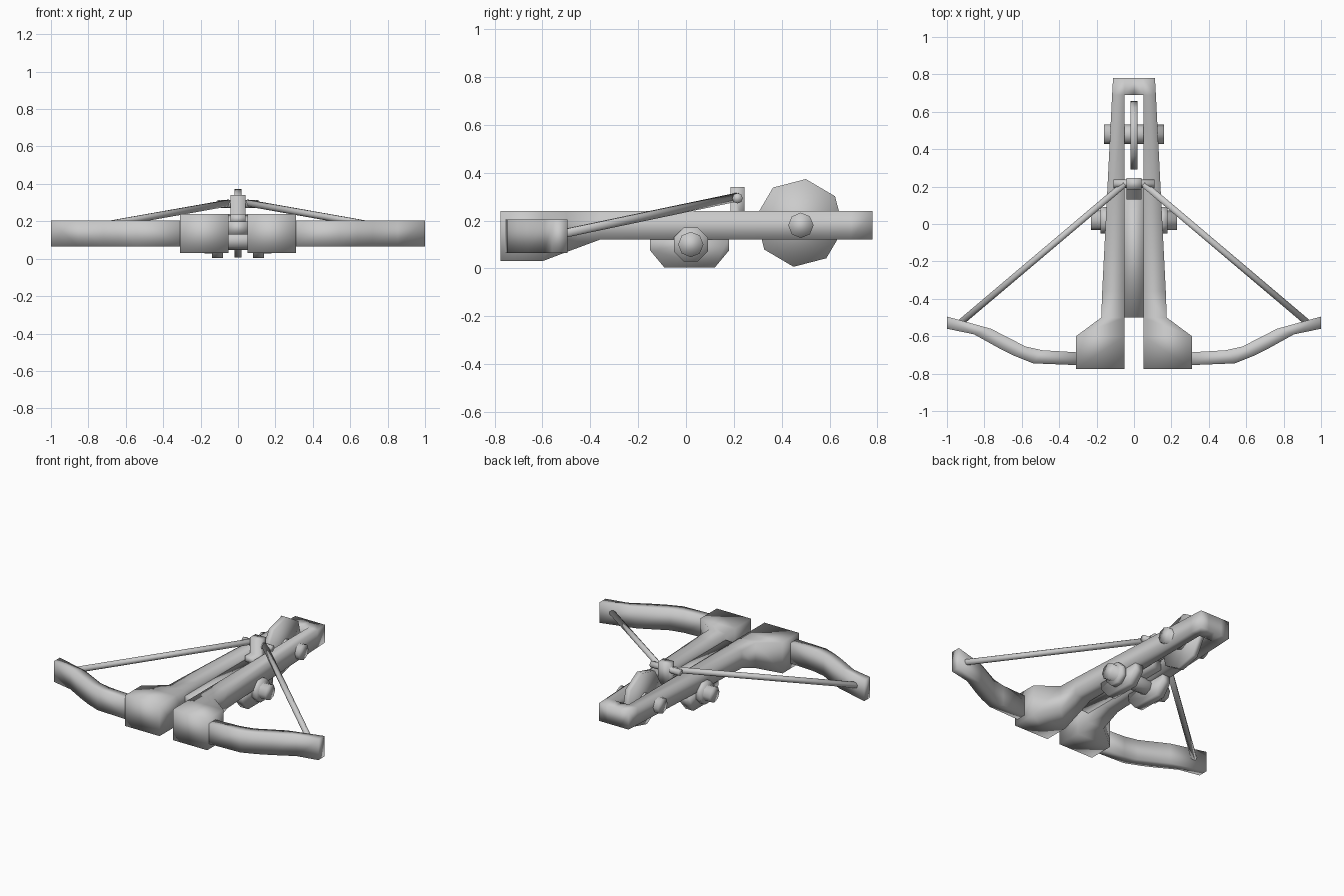
import bpy, bmesh, math
from mathutils import Vector

if "Cube" in bpy.data.objects:
    bpy.data.objects.remove(bpy.data.objects["Cube"])


def make(name, verts, faces, mirror=False, smooth=True):
    me = bpy.data.meshes.new(name)
    me.from_pydata(verts, [], faces)
    bm = bmesh.new()
    bm.from_mesh(me)
    bmesh.ops.recalc_face_normals(bm, faces=bm.faces)
    bm.to_mesh(me)
    bm.free()
    ob = bpy.data.objects.new(name, me)
    bpy.context.collection.objects.link(ob)
    for p in me.polygons:
        p.use_smooth = smooth
    if mirror:
        ob.modifiers.new("Mirror", 'MIRROR')
    return ob


def prism(name, outline, place, lo, hi, mirror=False):
    """Extrude a 2D outline from lo to hi; place maps (a, b, depth) to xyz."""
    n = len(outline)
    verts = [place(a, b, d) for d in (lo, hi) for a, b in outline]
    faces = [(i, (i + 1) % n, n + (i + 1) % n, n + i) for i in range(n)]
    faces += [tuple(range(n)), tuple(range(n, 2 * n))]
    return make(name, verts, faces, mirror)


def along_x(a, b, d):
    return (d, a, b)


def along_z(a, b, d):
    return (a, b, d)


def ngon(cy, cz, r, n=8, start=0):
    return [(cy + r * math.cos(math.radians(start + 360 * i / n)),
             cz + r * math.sin(math.radians(start + 360 * i / n))) for i in range(n)]


def rod(name, p, q, r, n=8, mirror=False):
    p, q = Vector(p), Vector(q)
    rot = (q - p).to_track_quat('Z', 'Y')
    ring = ngon(0, 0, r, n, 22.5)
    verts = [c + rot @ Vector((a, b, 0)) for c in (p, q) for a, b in ring]
    faces = [(i, (i + 1) % n, n + (i + 1) % n, n + i) for i in range(n)]
    faces += [tuple(range(n)), tuple(range(n, 2 * n))]
    return make(name, verts, faces, mirror)


# U-shaped stock: half lofted along y as (y, outer x, bottom z), then mirrored
sections = [(-.775, .31, .03), (-.6, .31, .03), (-.5, .175, .068),
            (-.36, .17, .12), (.69, .117, .12), (.78, .112, .12)]
top = .24
verts, faces = [], []
for y, xo, zb in sections:
    verts += [(.05, y, zb), (xo, y, zb), (xo, y, top), (.05, y, top)]
last = len(sections) - 2
for s in range(len(sections) - 1):
    for k in range(4):
        if s == last and k == 3:
            continue
        a, b = 4 * s + k, 4 * s + (k + 1) % 4
        faces.append((a, b, b + 4, a + 4))
e = 4 * last
faces += [(0, 1, 2, 3), (e + 4, e + 5, e + 6, e + 7)]
c = len(verts)
verts += [(0, .69, .12), (0, .69, top), (0, .78, .12), (0, .78, top)]
faces += [(e, c, c + 1, e + 3), (e + 4, c + 2, c + 3, e + 7),
          (e, c, c + 2, e + 4), (e + 3, c + 1, c + 3, e + 7)]
make("stock", verts, faces, mirror=True)

# Bow arms: recurved flat profile
arm = [(.29, -.755), (.54, -.745), (.64, -.705), (.72, -.665), (.855, -.59), (1, -.56),
       (1, -.495), (.765, -.56), (.58, -.655), (.49, -.675), (.29, -.687)]
n = len(arm)
pairs = [(0, 10), (1, 9), (2, 8), (3, 8), (4, 7), (5, 6)]
verts = [(x, y, z) for z in (.065, .205) for x, y in arm]
faces = [(i, (i + 1) % n, n + (i + 1) % n, n + i) for i in range(n)]
for (a, b), (c2, d) in zip(pairs, pairs[1:]):
    f = (a, c2, d, b) if b != d else (a, c2, d)
    faces += [f, tuple(i + n for i in f)]
make("bow_arm", verts, faces, mirror=True)

# Bolt channel between the rails
prism("bolt_channel", [(-.5, .13), (.2, .13), (.2, .2), (-.5, .2)], along_x, -.05, .05)

# String, latch and latch pin
rod("bow_string", (.05, .215, .298), (.925, -.525, .143), .019, mirror=True)
prism("latch", [(.13, .19), (.245, .19), (.245, .34), (.185, .34), (.185, .235), (.13, .235)],
      along_x, -.04, .04)
prism("latch_pin", ngon(.215, .293, .022), along_x, -.11, .11)

# Winding wheel and its axle
prism("winding_wheel", ngon(.475, .19, .185, 8, 37), along_x, -.02, .02)
prism("wheel_axle", ngon(.48, .18, .053), along_x, -.16, .16)

# Pivot brackets, washers and axle under the stock
prism("pivot_bracket", [(-.15, .13), (-.15, .075), (-.09, .003), (.12, .003), (.18, .075), (.18, .13)],
      along_x, .08, .14, mirror=True)
prism("pivot_washer", ngon(.02, .1, .077, 8, 22.5), along_x, .13, .178, mirror=True)
prism("pivot_axle", ngon(.02, .1, .053), along_x, -.23, .23)
